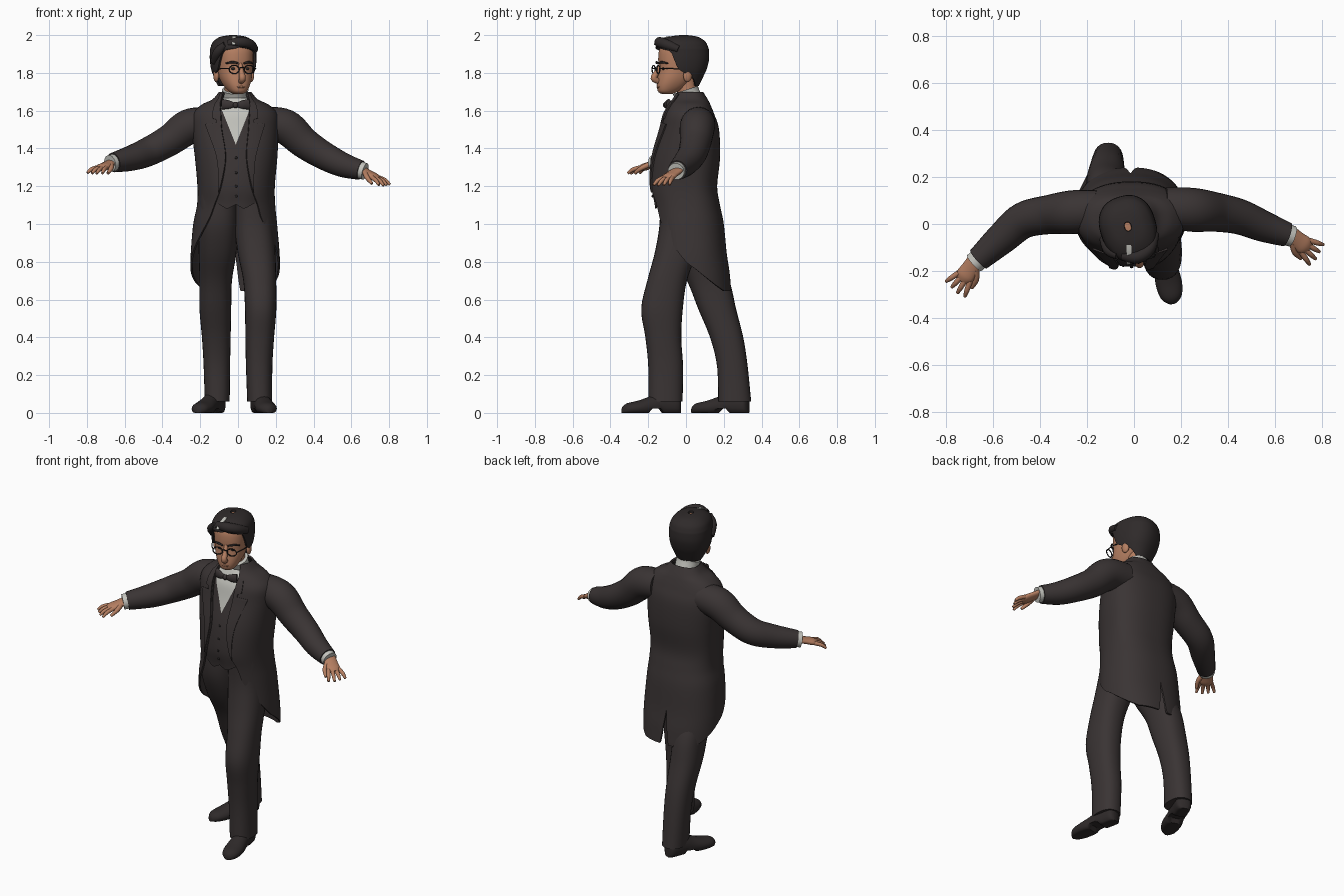
import bpy, bmesh, math
from mathutils import Vector, Matrix

if "Cube" in bpy.data.objects:
    bpy.data.objects.remove(bpy.data.objects["Cube"])

PI = math.pi


def material(name, rgb):
    m = bpy.data.materials.new(name)
    m.use_nodes = True
    m.diffuse_color = (*rgb, 1)
    m.node_tree.nodes["Principled BSDF"].inputs["Base Color"].default_value = (*rgb, 1)
    return m


SUIT = material("suit charcoal", (.042, .034, .034))
HAIR = material("hair black", (.028, .023, .023))
SKIN = material("skin", (.46, .21, .12))
LINEN = material("linen white", (.55, .55, .51))
METAL = material("spectacle metal", (.02, .018, .018))


def finish(name, bm, *mats, M=Matrix()):
    bm.transform(M)
    me = bpy.data.meshes.new(name)
    bm.to_mesh(me)
    bm.free()
    for m in mats:
        me.materials.append(m)
    me.polygons.foreach_set("use_smooth", [True] * len(me.polygons))
    me.set_sharp_from_angle(angle=math.radians(50))
    ob = bpy.data.objects.new(name, me)
    bpy.context.collection.objects.link(ob)
    return ob


def sample(rows, t):
    """Smooth interpolation through a list of rows."""
    n = len(rows)
    i = max(0, min(int(t), n - 2))
    f = t - i
    a, b, c, d = (rows[max(0, min(k, n - 1))] for k in range(i - 1, i + 3))
    return [q + .5 * f * (r - p + f * (2 * p - 5 * q + 4 * r - s + f * (3 * (q - r) + s - p)))
            for p, q, r, s in zip(a, b, c, d)]


def body_point(rows, t, a, off):
    """Rounded section; angle runs from the front toward the model's left."""
    z, cx, cy, rx, rf, rb = sample(rows, t)[:6]
    s, c = math.sin(a), math.cos(a)
    ry = rf if c > 0 else rb
    return Vector((cx + (rx + off) * math.copysign(abs(s) ** .85, s),
                   cy - (ry + off) * math.copysign(abs(c) ** .85, c), z))


def patch_mesh(rows, ta, tb, spans, off=0, nt=30, na=24, thick=0):
    bm = bmesh.new()
    for k in range(len(spans(ta))):
        grid = []
        for i in range(nt + 1):
            t = ta + (tb - ta) * i / nt
            a0, a1 = spans(t)[k]
            grid.append([bm.verts.new(body_point(rows, t, a0 + (a1 - a0) * j / na, off))
                         for j in range(na + 1)])
        for i in range(nt):
            for j in range(na):
                bm.faces.new((grid[i][j], grid[i + 1][j], grid[i + 1][j + 1], grid[i][j + 1]))
    bmesh.ops.remove_doubles(bm, verts=bm.verts, dist=.0002)
    if thick:
        bmesh.ops.solidify(bm, geom=bm.faces[:], thickness=thick)
    else:
        bmesh.ops.holes_fill(bm, edges=[e for e in bm.edges if e.is_boundary])
    return bm


def full(t):
    return [(-PI, PI)]


def tube(name, pts, mat, wide=1, seg=16, sub=4, M=Matrix()):
    """Round or flattened tube through (x, y, z, radius) points."""
    bm = bmesh.new()
    n = (len(pts) - 1) * sub
    path = [sample(pts, i / sub) for i in range(n + 1)]
    rings = []
    for i, p in enumerate(path):
        d = (Vector(path[min(i + 1, n)][:3]) - Vector(path[max(i - 1, 0)][:3])).normalized()
        side = d.cross((0, 1, 0) if abs(d.z) > .8 else (0, 0, 1)).normalized()
        up = side.cross(d)
        rings.append([bm.verts.new(Vector(p[:3]) + p[3] * (side * wide * math.cos(a) + up * math.sin(a)))
                      for a in (2 * PI * j / seg for j in range(seg))])
    for r, q in zip(rings, rings[1:]):
        for j in range(seg):
            bm.faces.new((r[j], r[j - 1], q[j - 1], q[j]))
    bm.faces.new(rings[0])
    bm.faces.new(rings[-1][::-1])
    bmesh.ops.recalc_face_normals(bm, faces=bm.faces)
    return finish(name, bm, mat, M=M)


def ball(name, loc, size, mat, M=Matrix()):
    bm = bmesh.new()
    bmesh.ops.create_uvsphere(bm, u_segments=16, v_segments=10, radius=1)
    return finish(name, bm, mat, M=M @ Matrix.Translation(loc) @ Matrix.Diagonal((*size, 1)))


# Tailcoat rows: z, centre x, centre y, half width, front depth, back depth, opening angle
COAT = [(1.70, -.015, .03, .085, .09, .06, .72), (1.66, -.015, .03, .12, .11, .085, .56),
        (1.63, -.015, .03, .18, .125, .10, .37), (1.58, -.015, .03, .225, .15, .12, .28),
        (1.50, -.015, .03, .23, .17, .145, .25), (1.35, -.01, .03, .218, .21, .15, .20),
        (1.20, -.01, .03, .205, .225, .135, .34), (1.10, -.01, .03, .207, .21, .15, .53),
        (1.00, -.015, .03, .222, .20, .17, .70), (.85, -.015, .03, .235, .19, .185, 1.25),
        (.75, -.015, .03, .237, .19, .20, 1.70), (.68, -.015, .03, .235, .19, .207, 2.15),
        (.645, -.015, .03, .232, .19, .21, 2.50)]


def opening(t):
    return sample(COAT, t)[6]


def coat_spans(t):
    vent = max(0, t - 9) * .03
    return [(opening(t), PI - vent), (-PI + vent, -opening(t))]


finish("tailcoat", patch_mesh(COAT, 0, 12, coat_spans, nt=60, na=36, thick=.01), SUIT)


# Lapels with a notch below the collar
def lapel_spans(t):
    w = .2 if t < 3.4 else .1 if t < 3.6 else .42 * (6.3 - t) / 2.7 + .01
    o = opening(t)
    return [(o, o + w), (-o - w, -o)]


finish("lapels", patch_mesh(COAT, .3, 6.3, lapel_spans, off=.008, nt=60, na=6, thick=.008), SUIT)

# Waistcoat, cut by a V that shows the shirt
bm = patch_mesh(COAT, .8, 7.1, lambda t: [(-opening(t) - .35, opening(t) + .35)], off=-.014, nt=40, thick=.005)
for v in bm.verts:
    if v.co.z < 1.16:
        v.co.z += .5 * (abs(abs(v.co.x + .012) - .045) - .02) * (1.16 - v.co.z) / .06
for sx in (1, -1):
    bmesh.ops.bisect_plane(bm, geom=bm.verts[:] + bm.edges[:] + bm.faces[:],
                           plane_co=(-.012, 0, 1.42), plane_no=(sx, 0, -.4))
for f in bm.faces:
    c = f.calc_center_median()
    f.material_index = int(abs(c.x + .012) < .4 * (c.z - 1.42))
finish("waistcoat_and_shirt", bm, SUIT, LINEN)
for t in (5, 5.5, 6, 6.5):
    ball("waistcoat_button", body_point(COAT, t, 0, -.011), (.007, .004, .007), METAL)

# Trousers: one tapered leg each, stride forward on the left
LEGS = {
    "left": [(1.16, .085, -.02, .10, .12, .12), (1.0, .085, -.015, .105, .125, .125),
             (.85, .098, -.055, .10, .11, .115), (.70, .115, -.1, .087, .105, .105),
             (.55, .12, -.125, .083, .112, .108), (.40, .115, -.12, .076, .095, .095),
             (.25, .112, -.108, .07, .092, .092), (.06, .115, -.108, .066, .09, .09)],
    "right": [(1.16, -.105, -.02, .10, .12, .12), (1.0, -.105, -.005, .105, .13, .13),
              (.85, -.108, .04, .10, .12, .125), (.70, -.118, .12, .086, .115, .11),
              (.55, -.12, .165, .084, .1, .1), (.40, -.115, .215, .076, .088, .088),
              (.25, -.112, .245, .07, .081, .081), (.06, -.11, .258, .066, .087, .087)]}
for side, rows in LEGS.items():
    finish(side + "_trouser_leg", patch_mesh(rows, 0, 7, full, na=28), SUIT)


# Shoes: rounded sections with a flat sole and a raised arch
def shoe(name, heel, toe):
    heel, toe = Vector((*heel, 0)), Vector((*toe, 0))
    d = toe - heel
    s = d.normalized().cross((0, 0, 1))
    prof = [(0, .02, .08), (.06, .044, .11), (.3, .046, .12), (.5, .05, .09),
            (.72, .056, .065), (.9, .045, .052), (.98, .022, .035), (1, .008, .02)]
    bm = bmesh.new()
    rings = []
    for i in range(29):
        u, w, h = sample(prof, i / 4)
        arch = .022 if .32 < u < .55 else 0
        rings.append([bm.verts.new(heel + d * u + s * w * math.cos(a)
                                   + Vector((0, 0, max(arch, h * (.4 + .6 * math.sin(a))))))
                      for a in (2 * PI * j / 20 for j in range(20))])
    for r, q in zip(rings, rings[1:]):
        for j in range(20):
            bm.faces.new((r[j], r[j - 1], q[j - 1], q[j]))
    bm.faces.new(rings[0])
    bm.faces.new(rings[-1])
    bmesh.ops.recalc_face_normals(bm, faces=bm.faces)
    finish(name, bm, HAIR)


shoe("left_shoe", (.105, -.03), (.165, -.34))
shoe("right_shoe", (-.1, .33), (-.215, .03))

# Sleeves, cuffs and hands
ARMS = {
    1: [(.13, .07, 1.535, .085), (.25, .06, 1.515, .093), (.35, .05, 1.43, .083),
        (.45, .03, 1.365, .075), (.55, -.01, 1.315, .066), (.65, -.045, 1.285, .052)],
    -1: [(-.15, .06, 1.535, .085), (-.26, .05, 1.515, .093), (-.36, .04, 1.445, .083),
         (-.47, .015, 1.385, .077), (-.56, -.06, 1.35, .068), (-.66, -.15, 1.325, .052)]}
AIM = {1: Vector((.72, -.55, -.42)), -1: Vector((-.56, -.78, -.28))}
for sx, pts in ARMS.items():
    side = "left" if sx > 0 else "right"
    tube(side + "_sleeve", pts, SUIT, seg=24, sub=6)
    end = Vector(pts[-1][:3])
    out = (end - Vector(pts[-2][:3])).normalized()
    wrist = end + out * .025
    tube(side + "_cuff", [(*(end - out * .02), .046), (*wrist, .045)], LINEN, seg=20)
    d = AIM[sx].normalized()
    s = d.cross((0, 0, 1)).normalized() * sx
    down = Vector((0, 0, -1))
    tube(side + "_palm", [(*(wrist - d * .03), .018), (*(wrist + d * .03), .018),
                          (*(wrist + d * .07), .019), (*(wrist + d * .095), .012)], SKIN, wide=2.1)
    for i in range(4):
        base = wrist + d * .075 + s * (.03 - .02 * i)
        reach = d * (.075 - .006 * abs(i - 1)) + s * (.02 - .014 * i)
        tube(f"{side}_finger_{i + 1}", [(*base, .012), (*(base + reach * .6), .011),
                                        (*(base + reach + down * .012), .007)], SKIN, seg=10)
    base = wrist + d * .02 + s * .022
    tube(side + "_thumb", [(*base, .015), (*(base + d * .035 + s * .025 + down * .01), .013),
                           (*(base + d * .075 + s * .03 + down * .025), .008)], SKIN, seg=10)

# Neck, standing collar and bow tie
tube("neck", [(-.015, .03, 1.6, .052), (-.02, -.01, 1.78, .055)], SKIN, seg=20)
tube("shirt_collar", [(-.015, .05, 1.59, .066), (-.015, .005, 1.69, .068), (-.015, -.003, 1.71, .071)],
     LINEN, seg=28)
for sx in (1, -1):
    tube("bow_tie_wing", [(-.013, -.105, 1.63, .010), (-.013 + sx * .035, -.103, 1.632, .022),
                          (-.013 + sx * .07, -.09, 1.634, .028)], SUIT, wide=.5)
ball("bow_tie_knot", (-.013, -.108, 1.63), (.014, .014, .017), SUIT)

# Head, turned a little toward the model's left
H = Matrix.Translation((-.02, -.03, 0)) @ Matrix.Rotation(.3, 4, "Z")
FACE = [(1.985, 0, .02, .02, .03, .03), (1.97, 0, .02, .07, .09, .08), (1.93, 0, .015, .096, .123, .11),
        (1.88, 0, .01, .098, .127, .11), (1.82, 0, 0, .092, .115, .1), (1.77, 0, -.02, .082, .103, .08),
        (1.73, 0, -.04, .065, .087, .065), (1.70, 0, -.065, .043, .055, .045), (1.688, 0, -.07, .022, .03, .025)]
finish("face", patch_mesh(FACE, 0, 8, full, na=32), SKIN, M=H)
tube("nose", [(0, -.105, 1.85, .011), (0, -.128, 1.805, .014), (0, -.147, 1.772, .018), (0, -.115, 1.752, .014)],
     SKIN, seg=12, M=H)
ball("lower_lip", (0, -.118, 1.725), (.026, .012, .007), SKIN, H)
HAIRCUT = [(2.0, 0, .02, .015, .02, .02, 0), (1.99, 0, .02, .068, .085, .075, 0),
           (1.965, 0, .02, .102, .135, .112, 0), (1.935, 0, .02, .115, .15, .127, .05),
           (1.915, 0, .02, .118, .14, .131, .75), (1.87, 0, .02, .119, .135, .131, .95),
           (1.82, 0, .02, .113, .13, .118, 1.15), (1.78, 0, .02, .1, .12, .1, 1.65),
           (1.73, 0, .02, .08, .1, .075, 2.1)]


def hair_spans(t):
    o = max(0, sample(HAIRCUT, t)[6])
    return [(o, PI), (-PI, -o)]


finish("hair", patch_mesh(HAIRCUT, 0, 8, hair_spans, nt=40, thick=.012), HAIR, M=H)
tube("swept_forelock", [(-.06, -.09, 1.955, .02), (.0, -.115, 1.962, .028), (.06, -.095, 1.95, .027),
                        (.1, -.04, 1.925, .02)], HAIR, M=H)
tube("side_lock", [(-.075, -.085, 1.95, .018), (-.105, -.05, 1.91, .026), (-.11, 0, 1.86, .022)], HAIR, M=H)
finish("grey_streak", patch_mesh(HAIRCUT, .7, 2.5, lambda t: [(-.38, -.05 - .08 * t)], off=.014, nt=8, na=6,
                                 thick=.006), LINEN, M=H)

# Ears, eyes, brows and spectacles
for sx in (1, -1):
    ball("ear", (sx * .097, .01, 1.785), (.014, .024, .034), SKIN, H)
    ball("eye", (sx * .038, -.106, 1.822), (.013, .007, .007), METAL, H)
    tube("eyebrow", [(sx * .015, -.124, 1.85, .005), (sx * .045, -.118, 1.857, .006), (sx * .075, -.092, 1.85, .004)],
         HAIR, seg=8, M=H)
    rim = [(sx * .042 + .028 * math.cos(a), -.135, 1.818 + .022 * math.sin(a), .0035)
           for a in (2 * PI * k / 16 for k in range(17))]
    tube("spectacle_rim", rim, METAL, seg=6, sub=1, M=H)
    tube("spectacle_temple", [(sx * .07, -.135, 1.822, .003), (sx * .098, -.07, 1.822, .003),
                              (sx * .105, .01, 1.815, .003)], METAL, seg=6, M=H)
tube("spectacle_bridge", [(-.015, -.135, 1.825, .003), (0, -.142, 1.83, .003), (.015, -.135, 1.825, .003)],
     METAL, seg=6, M=H)
